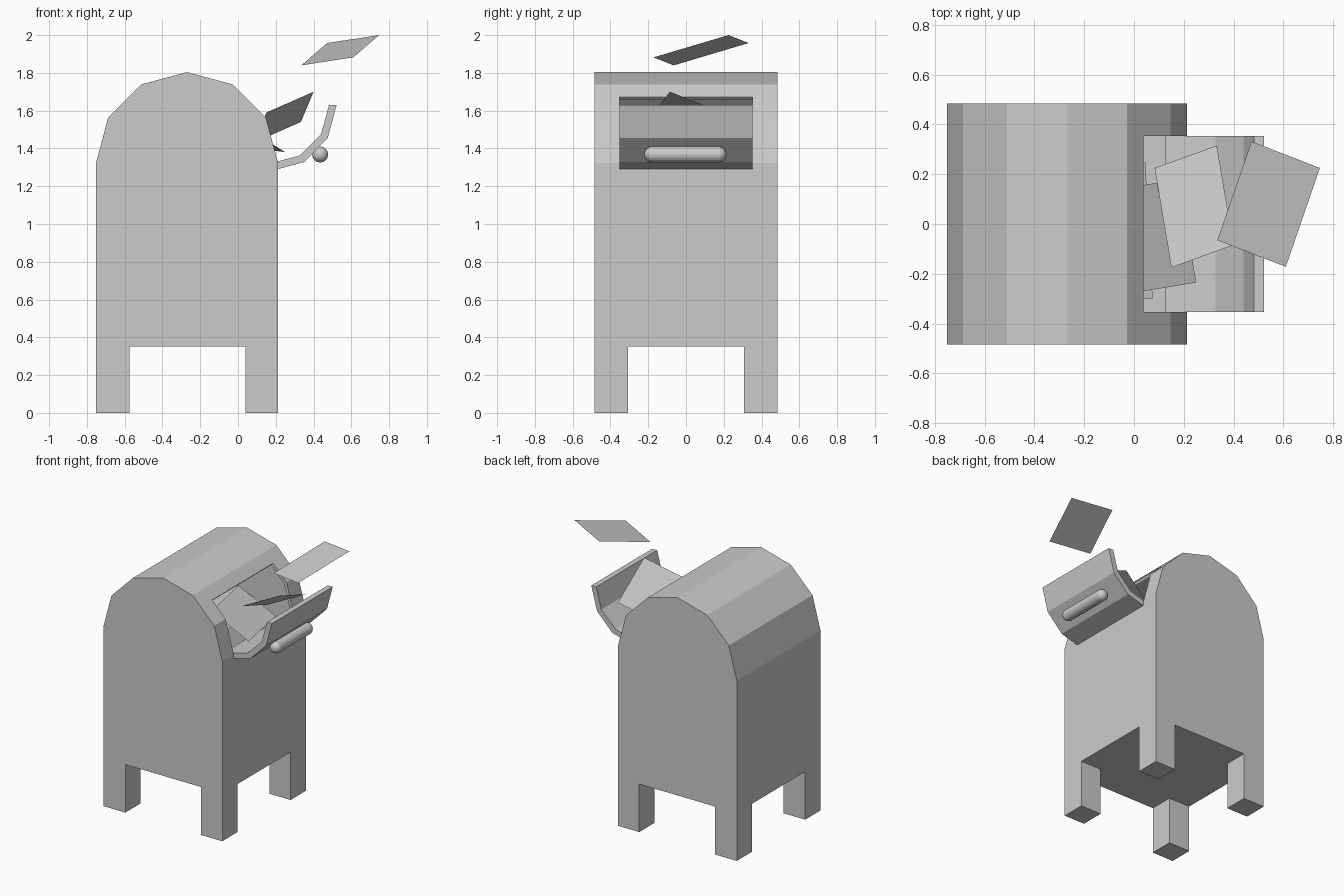
import bpy, bmesh
from math import cos, sin, radians, pi
from mathutils import Matrix, Vector

if "Cube" in bpy.data.objects:
    bpy.data.objects.remove(bpy.data.objects["Cube"])


def add_object(name, bm):
    bmesh.ops.recalc_face_normals(bm, faces=bm.faces)
    mesh = bpy.data.meshes.new(name)
    bm.to_mesh(mesh)
    bm.free()
    ob = bpy.data.objects.new(name, mesh)
    bpy.context.collection.objects.link(ob)
    return ob


def prism(name, profile, y0, y1):
    """Extrude an xz profile along y."""
    bm = bmesh.new()
    face = bm.faces.new([bm.verts.new((x, y0, z)) for x, z in profile])
    ext = bmesh.ops.extrude_face_region(bm, geom=[face])
    verts = [g for g in ext["geom"] if isinstance(g, bmesh.types.BMVert)]
    bmesh.ops.translate(bm, verts=verts, vec=(0, y1 - y0, 0))
    return add_object(name, bm)


def cut(target, cutter):
    mod = target.modifiers.new(cutter.name, "BOOLEAN")
    mod.operation = "DIFFERENCE"
    mod.solver = "EXACT"
    mod.object = cutter
    cutter.hide_render = True
    cutter.hide_viewport = True


CX, SPRING, R, HALF = -0.27, 1.322, 0.482, 0.485
LEG_TOP = 0.352


def arch(radius, bottom):
    """Box outline with a six-sided round top."""
    top = [(CX + radius * cos(pi * i / 6), SPRING + radius * sin(pi * i / 6)) for i in range(7)]
    return [(CX - radius, bottom), (CX + radius, bottom)] + top


# Hollow body with a letter opening on the right
body = prism("body", arch(R, LEG_TOP), -HALF, HALF)
wall = 0.025
cut(body, prism("hollow_cutter", arch(R - wall, LEG_TOP + wall), -HALF + wall, HALF - wall))
opening = [(-0.02, 1.615), (0.20, 1.835), (0.35, 1.835), (0.35, 1.345), (0.12, 1.29)]
cut(body, prism("opening_cutter", opening, -0.353, 0.353))

# Four square legs
for side, (xa, xb) in {"left": (CX - R, -0.575), "right": (0.04, CX + R)}.items():
    for end, (ya, yb) in {"front": (-HALF, -0.308), "back": (0.308, HALF)}.items():
        prism(f"{end}_{side}_leg", [(xa, 0), (xb, 0), (xb, LEG_TOP), (xa, LEG_TOP)], ya, yb)

# Open curved door plate
prism("door", [(0.135, 1.27), (0.35, 1.328), (0.475, 1.455), (0.522, 1.63),
               (0.482, 1.63), (0.44, 1.476), (0.327, 1.363), (0.125, 1.308)], -0.353, 0.353)

# Capsule door handle, a sphere stretched along y
bm = bmesh.new()
bmesh.ops.create_uvsphere(bm, u_segments=16, v_segments=9, radius=0.043)
for v in bm.verts:
    v.co.z += 0.175 if v.co.z > 0 else -0.175
bmesh.ops.transform(bm, matrix=Matrix.Translation((0.435, -0.003, 1.368)) @ Matrix.Rotation(radians(90), 4, "X"),
                    verts=bm.verts)
add_object("door_handle", bm)


# Letters: three corners each, the fourth completes the rectangle
def letter(name, a, b, c):
    a, b, c = Vector(a), Vector(b), Vector(c)
    bm = bmesh.new()
    bm.faces.new([bm.verts.new(p) for p in (a, b, c, a + c - b)])
    add_object(name, bm)


letter("flying_letter", (0.335, -0.065, 1.84), (0.61, -0.172, 1.882), (0.747, 0.225, 2.0))
letter("falling_letter", (0.15, -0.175, 1.59), (0.40, -0.085, 1.70), (0.333, 0.315, 1.54))
letter("resting_letter", (-0.02, -0.28, 1.55), (0.25, -0.235, 1.38), (0.18, 0.18, 1.39))
letter("inner_letter", (-0.20, -0.30, 1.50), (0.075, -0.30, 1.42), (0.045, 0.25, 1.42))
